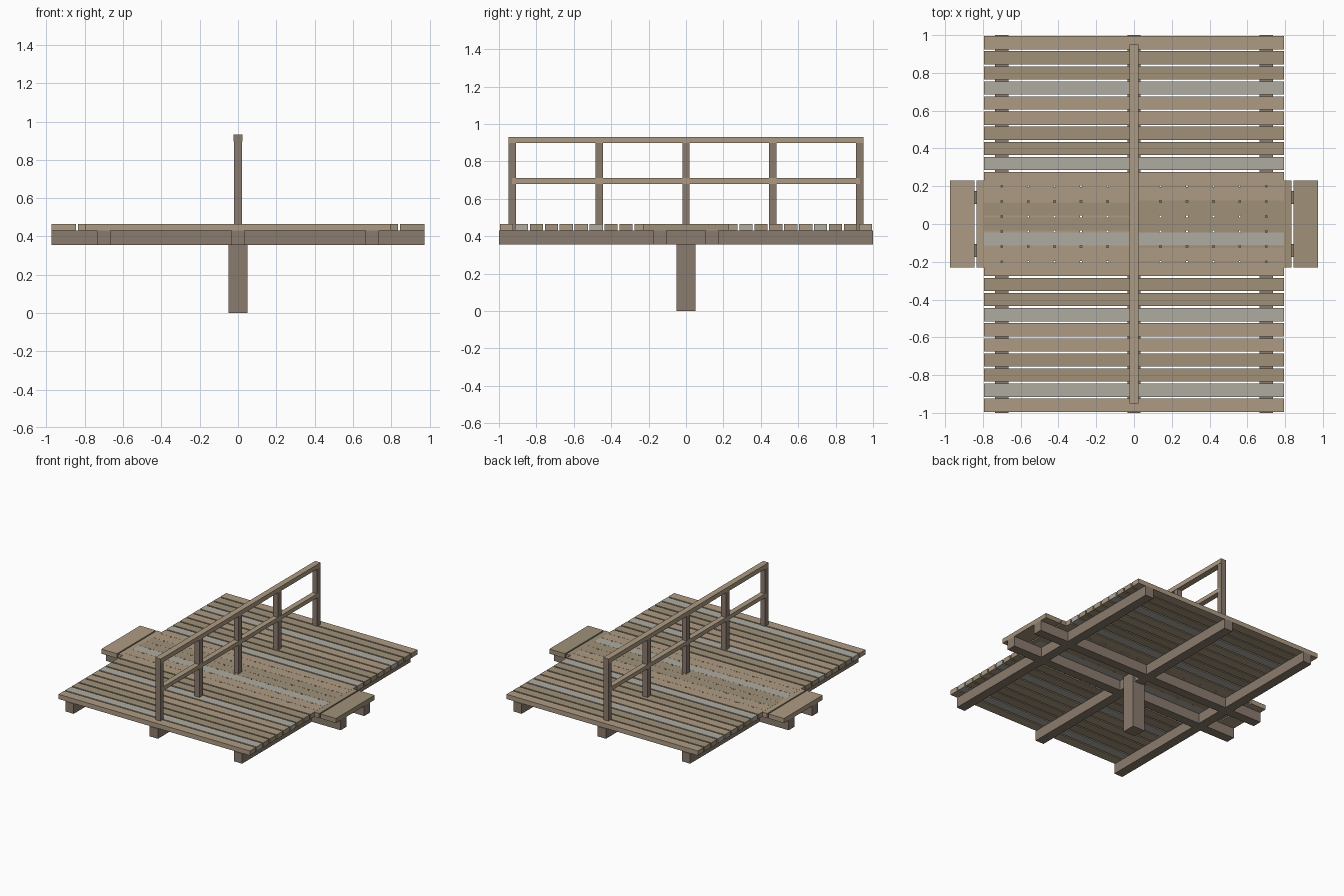
import bpy

if "Cube" in bpy.data.objects:
    bpy.data.objects.remove(bpy.data.objects["Cube"])


def material(name, rgb):
    m = bpy.data.materials.new(name)
    m.diffuse_color = (*rgb, 1)
    m.use_nodes = True
    m.node_tree.nodes["Principled BSDF"].inputs["Base Color"].default_value = m.diffuse_color
    return m


LIGHT = material("light_wood", (0.42, 0.33, 0.23))
DARK = material("dark_wood", (0.35, 0.28, 0.19))
GREY = material("weathered_wood", (0.43, 0.41, 0.35))
FRAME = material("frame_wood", (0.26, 0.20, 0.155))


def box(name, x, y, z, mat):
    """Box given by (min, max) ranges on each axis."""
    bpy.ops.mesh.primitive_cube_add(size=1, location=[sum(r) / 2 for r in (x, y, z)])
    ob = bpy.context.object
    ob.name = name
    ob.scale = [r[1] - r[0] for r in (x, y, z)]
    bpy.ops.object.transform_apply(location=False, rotation=False, scale=True)
    ob.data.materials.append(mat)


def span(centre, width):
    return (centre - width / 2, centre + width / 2)


# central support post
box("support_post", span(0, 0.1), span(0, 0.1), (0, 0.43), FRAME)

# joists along the deck and cross joists under the side steps
for x in (-0.7, 0, 0.7):
    box("long_joist", span(x, 0.07), (-1, 1), (0.355, 0.43), FRAME)
for y in (-0.14, 0.14):
    box("cross_joist", (-0.975, 0.975), span(y, 0.07), (0.355, 0.43), FRAME)

# main deck planks, colours repeating every five boards
pattern = (LIGHT, DARK, DARK, GREY, LIGHT)
for i in range(25):
    box("deck_plank", (-0.795, 0.795), span(0.96 - 0.08 * i, 0.07), (0.43, 0.465), pattern[i % 5])

# crossing walkway planks, a hair lower so that the deck boards stay on top
for i in range(14):
    box("walkway_plank", span(-0.91 + 0.14 * i, 0.13), (-0.23, 0.23), (0.43, 0.4645),
        LIGHT if i < 7 else DARK)

# railing posts
for i in range(-2, 3):
    box("railing_post", span(0, 0.04), span(0.465 * i, 0.04), (0.43, 0.93), FRAME)

# handrail and middle rail
box("handrail", span(0, 0.045), (-0.949, 0.949), (0.897, 0.931), LIGHT)
box("middle_rail", span(0, 0.0405), (-0.93, 0.93), (0.68, 0.71), LIGHT)
